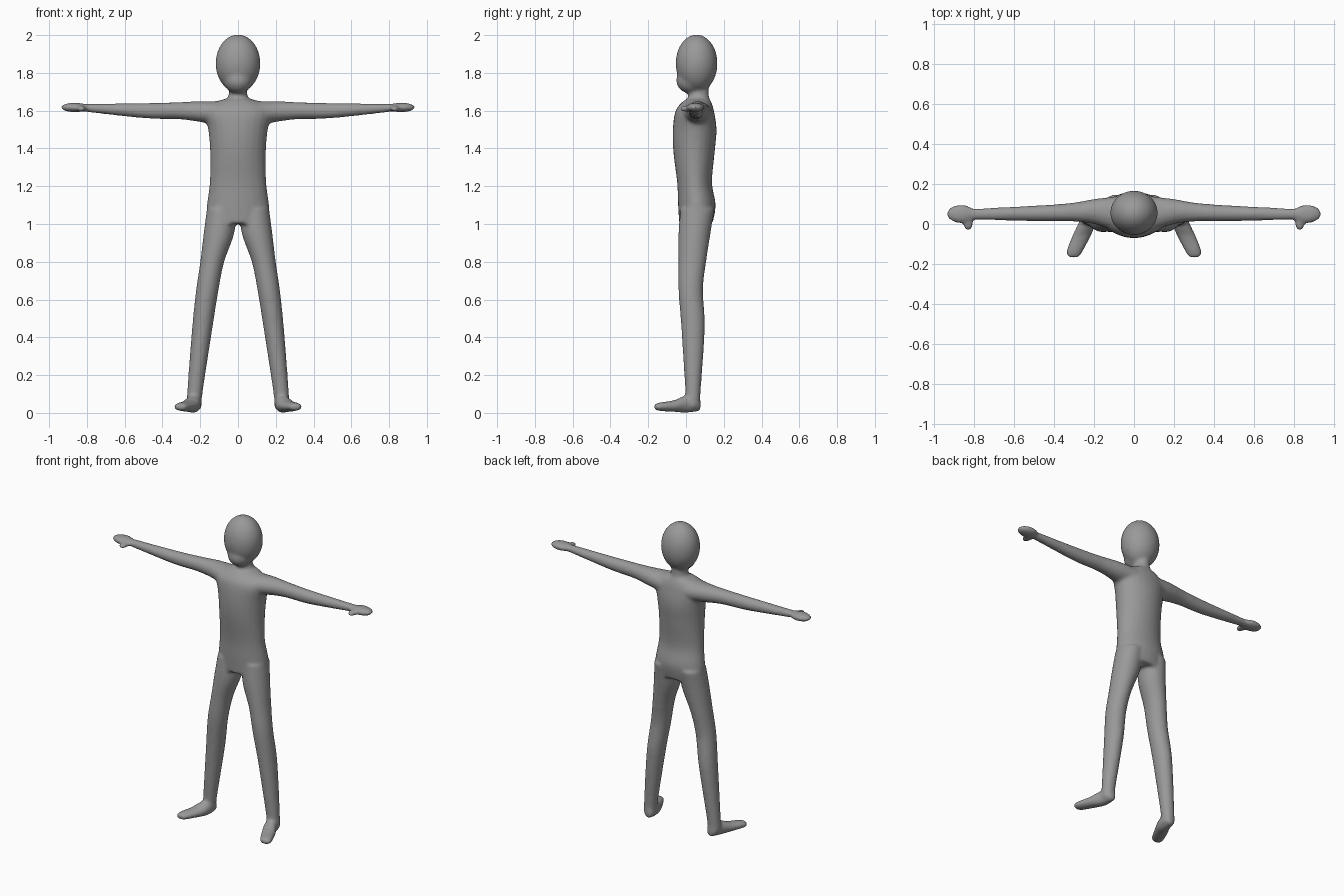
import bpy, bmesh, math
from mathutils import Matrix, Vector

cube = bpy.data.objects.get("Cube")
if cube:
    bpy.data.objects.remove(cube, do_unlink=True)

grey = bpy.data.materials.new("plain_grey")
grey.use_nodes = True
grey.diffuse_color = (.32, .32, .32, 1)
grey.node_tree.nodes["Principled BSDF"].inputs["Base Color"].default_value = grey.diffuse_color

SIDES = 24
STEPS = 5
bm = bmesh.new()


def smooth_path(stations):
    """Catmull-Rom curve through the stations."""
    points = [Vector(s) for s in stations]
    padded = [points[0], *points, points[-1]]
    path = []
    for before, start, end, after in zip(padded, padded[1:], padded[2:], padded[3:]):
        for step in range(STEPS):
            t = step / STEPS
            bend = (end - before) * (t * (1 - t) ** 2) - (after - start) * (t * t * (1 - t))
            ease = t * t * (3 - 2 * t)
            path.append(start.lerp(end, ease) + bend / 2)
    return path + [points[-1]]


def loft(axis, stations):
    """Closed oval tube along an axis; a station is its position and two low-high spans."""
    across, up = [i for i in range(3) if i != axis]
    rings = []
    for at, low_a, high_a, low_b, high_b in smooth_path(stations):
        ring = []
        for k in range(SIDES):
            angle = math.tau * k / SIDES
            point = Vector((0, 0, 0))
            point[axis] = at
            point[across] = (low_a + high_a + (high_a - low_a) * math.cos(angle)) / 2
            point[up] = (low_b + high_b + (high_b - low_b) * math.sin(angle)) / 2
            ring.append(bm.verts.new(point))
        rings.append(ring)
    bm.faces.new(rings[0])
    bm.faces.new(rings[-1])
    for ring, following in zip(rings, rings[1:]):
        for k in range(SIDES):
            bm.faces.new((ring[k - 1], ring[k], following[k], following[k - 1]))


def ball(centre, radii):
    """Ellipsoid."""
    bmesh.ops.create_uvsphere(bm, u_segments=SIDES, v_segments=SIDES, radius=1,
                              matrix=Matrix.LocRotScale(Vector(centre), None, Vector(radii)))


# Left arm: x, depth span, height span
loft(0, [(.08, -.04, .14, 1.52, 1.65),
         (.2, 0, .125, 1.54, 1.65),
         (.32, .013, .105, 1.555, 1.645),
         (.5, .014, .092, 1.56, 1.64),
         (.82, .022, .076, 1.595, 1.637)])

# Left palm and thumb
ball(centre=(.865, .05, 1.617), radii=(.073, .047, .025))
ball(centre=(.83, .005, 1.61), radii=(.025, .04, .017))

# Left leg: height, width span, depth span
loft(2, [(1.08, .01, .165, -.03, .15),
         (.95, .02, .182, -.04, .13),
         (.8, .073, .2, -.04, .107),
         (.65, .103, .222, -.04, .09),
         (.45, .135, .243, -.025, .1),
         (.1, .188, .27, -.003, .077),
         (.03, .19, .27, 0, .076)])

# Left foot: depth position, width span, height span
loft(1, [(.077, .2, .25, .01, .07),
         (0, .195, .28, 0, .092),
         (-.06, .215, .31, .005, .068),
         (-.14, .257, .34, .01, .055),
         (-.168, .275, .327, .017, .047)])

# Right limbs mirror the left ones
copy = bmesh.ops.duplicate(bm, geom=bm.verts[:] + bm.edges[:] + bm.faces[:])["geom"]
for vert in copy:
    if isinstance(vert, bmesh.types.BMVert):
        vert.co.x *= -1

# Torso and neck: height, half width, front, back
torso = [(1, .17, -.036, .14),
         (1.1, .165, -.042, .157),
         (1.22, .15, -.047, .138),
         (1.38, .148, -.067, .152),
         (1.5, .158, -.07, .162),
         (1.6, .178, -.055, .148),
         (1.65, .11, -.015, .132),
         (1.67, .055, .01, .122),
         (1.74, .042, .015, .12)]
loft(2, [(height, -half, half, front, back) for height, half, front, back in torso])

# Skull and jaw
ball(centre=(0, .056, 1.85), radii=(.119, .111, .153))
ball(centre=(0, .025, 1.76), radii=(.075, .077, .07))

bmesh.ops.recalc_face_normals(bm, faces=bm.faces)
mesh = bpy.data.meshes.new("body")
bm.to_mesh(mesh)
bm.free()
mesh.materials.append(grey)
body = bpy.data.objects.new("body", mesh)
bpy.context.collection.objects.link(body)

# Fuse the parts into one skin and soften the joins
skin = body.modifiers.new("skin", "REMESH")
skin.mode = "VOXEL"
skin.voxel_size = .009
skin.use_smooth_shade = True
soften = body.modifiers.new("soften", "SMOOTH")
soften.factor = .5
soften.iterations = 10
